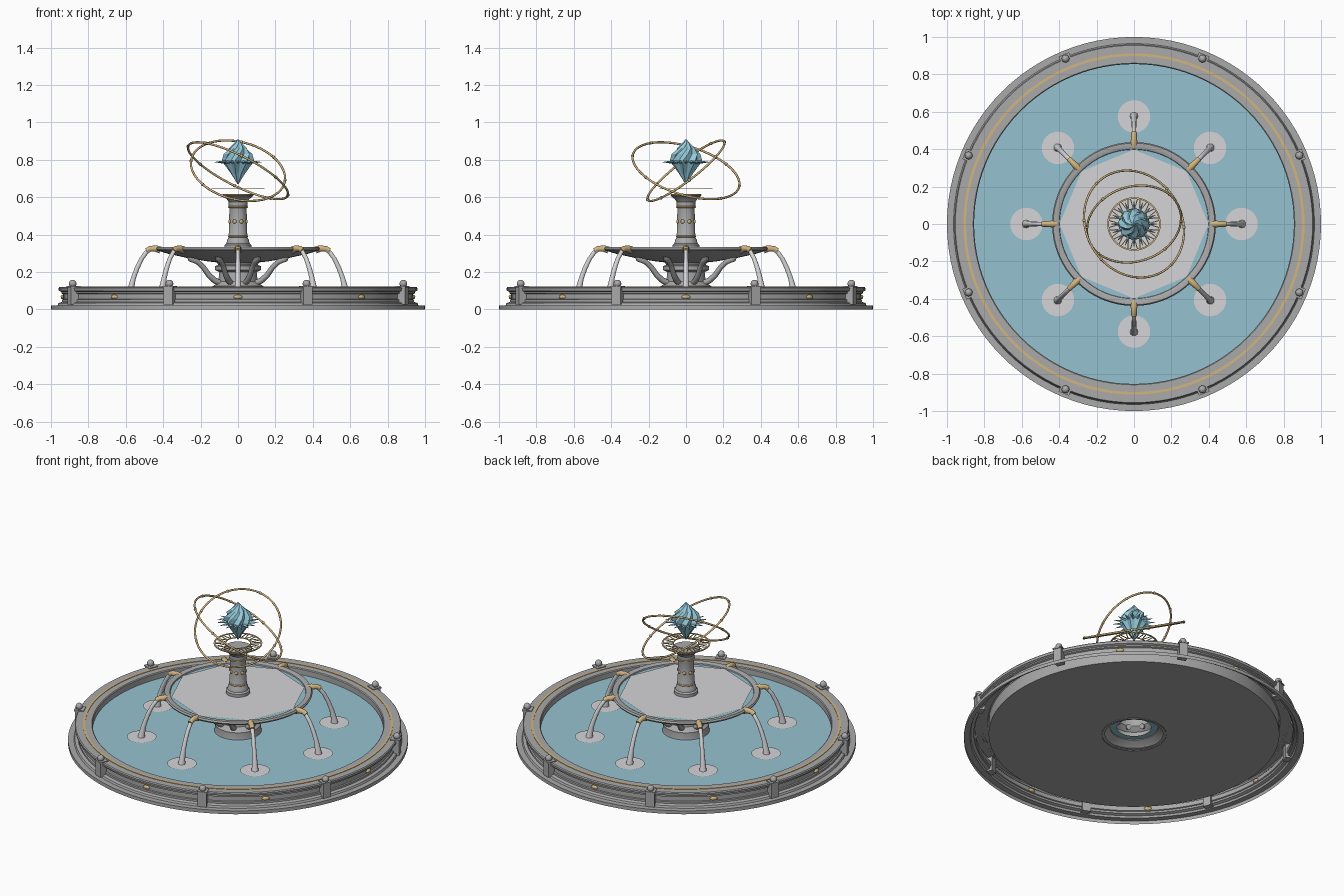
import bpy, bmesh, math
from math import sin, cos, pi, radians
from mathutils import Vector, Matrix

old = bpy.data.objects.get("Cube")
if old:
    bpy.data.objects.remove(old, do_unlink=True)


def material(name, rgb, rough=0.6):
    m = bpy.data.materials.new(name)
    m.use_nodes = True
    m.diffuse_color = (*rgb, 1)
    node = m.node_tree.nodes["Principled BSDF"]
    node.inputs["Base Color"].default_value = (*rgb, 1)
    node.inputs["Roughness"].default_value = rough
    return m


STONE = material("stone", (0.40, 0.40, 0.405))
WATER = material("water", (0.30, 0.54, 0.63), 0.2)
FOAM = material("foam", (0.66, 0.66, 0.68))
GOLD = material("gold", (0.64, 0.46, 0.21), 0.35)
CRYSTAL = material("crystal", (0.30, 0.60, 0.72), 0.2)


def finish(name, bm, mat, smooth=35):
    """Turn a bmesh into an object; smooth is the sharp-edge angle or None."""
    me = bpy.data.meshes.new(name)
    bm.to_mesh(me)
    bm.free()
    me.materials.append(mat)
    if smooth:
        me.shade_smooth()
        me.set_sharp_from_angle(angle=radians(smooth))
    ob = bpy.data.objects.new(name, me)
    bpy.context.collection.objects.link(ob)
    return ob


def skin(bm, rings, closed=False):
    """Bridge equal rings of vertices with quads."""
    for a, b in zip(rings, rings[1:] + rings[:1] if closed else rings[1:]):
        n = len(a)
        for j in range(n):
            k = (j + 1) % n
            bm.faces.new((a[j], a[k], b[k], b[j]))


def lathe(name, profile, mat, sides=64, smooth=35):
    bm = bmesh.new()
    skin(bm, [[bm.verts.new((r * cos(2 * pi * j / sides), r * sin(2 * pi * j / sides), z))
               for j in range(sides)] for r, z in profile])
    bmesh.ops.remove_doubles(bm, verts=bm.verts, dist=1e-5)
    return finish(name, bm, mat, smooth)


def tube(name, path, mat, sides=10):
    """Tapered tube along (x, z, radius) points in the radial plane."""
    bm = bmesh.new()
    rings = []
    for i, (x, z, r) in enumerate(path):
        a, b = path[max(i - 1, 0)], path[min(i + 1, len(path) - 1)]
        t = Vector((b[0] - a[0], 0, b[1] - a[1])).normalized()
        side = Vector((0, 1, 0))
        up = t.cross(side)
        rings.append([bm.verts.new(Vector((x, 0, z)) + r * (cos(2 * pi * j / sides) * side
                      + sin(2 * pi * j / sides) * up)) for j in range(sides)])
    skin(bm, rings)
    bm.faces.new(rings[0])
    bm.faces.new(rings[-1])
    bmesh.ops.recalc_face_normals(bm, faces=bm.faces)
    return finish(name, bm, mat, 50)


def around(ob, count, offset=0.0):
    """Repeat an object about the vertical axis, starting at offset degrees."""
    base = ob.matrix_basis.copy()
    for i in range(count):
        c = ob if i == 0 else ob.copy()
        if i:
            bpy.context.collection.objects.link(c)
        c.matrix_basis = Matrix.Rotation(radians(offset) + 2 * pi * i / count, 4, 'Z') @ base


def torus(name, major, minor, mat, steps=72, sides=8):
    bm = bmesh.new()
    skin(bm, [[bm.verts.new(((major + minor * cos(2 * pi * j / sides)) * cos(a),
                             (major + minor * cos(2 * pi * j / sides)) * sin(a),
                             minor * sin(2 * pi * j / sides))) for j in range(sides)]
              for a in (2 * pi * i / steps for i in range(steps))], True)
    bmesh.ops.recalc_face_normals(bm, faces=bm.faces)
    return finish(name, bm, mat, 60)


def ball(name, radius, mat, loc, scale=(1, 1, 1), seg=12):
    bm = bmesh.new()
    bmesh.ops.create_uvsphere(bm, u_segments=seg, v_segments=seg // 2 + 2, radius=radius)
    bmesh.ops.scale(bm, vec=scale, verts=bm.verts)
    bmesh.ops.translate(bm, vec=loc, verts=bm.verts)
    return finish(name, bm, mat, 60)


def box(name, size, loc, mat):
    bm = bmesh.new()
    bmesh.ops.create_cube(bm, size=1)
    bmesh.ops.scale(bm, vec=size, verts=bm.verts)
    bmesh.ops.translate(bm, vec=loc, verts=bm.verts)
    return finish(name, bm, mat, None)


# Pool: hollow moulded wall and floor, water and inlaid ring
lathe("pool_basin", [(1, 0), (1, .022), (.965, .022), (.96, .034), (.942, .04), (.942, .052),
                     (.935, .055), (.935, .082), (.945, .086), (.945, .094), (.958, .1),
                     (.96, .114), (.955, .12), (.86, .12), (.855, .115), (.855, .035),
                     (.17, .035)], STONE, 96)
lathe("pool_water", [(.855, .08), (.1, .08)], WATER, 96)
lathe("rim_inlay", [(.912, .119), (.912, .123), (.898, .123), (.898, .119)], GOLD, 96)

# Posts with caps and ball finials, and medallions between them
around(box("rim_post", (.05, .052, .092), (.952, 0, .072), STONE), 8, 22.5)
around(box("post_cap", (.058, .06, .008), (.952, 0, .121), STONE), 8, 22.5)
around(ball("post_finial", .021, STONE, (.957, 0, .138)), 8, 22.5)
around(ball("wall_medallion", .024, GOLD, (.936, 0, .067), (.5, 1, .5), 8), 8)

# Pedestal and its curved brackets
lathe("pedestal", [(.19, .03), (.19, .05), (.175, .06), (.14, .075), (.135, .1), (.135, .125),
                   (.12, .135), (.105, .15), (.1, .2), (.122, .21), (.122, .232),
                   (.105, .238), (.115, .255)], STONE, 48)
around(tube("bracket", [(.1, .14, .016), (.135, .155, .016), (.17, .185, .015),
                        (.2, .225, .014), (.235, .255, .014), (.275, .272, .017),
                        (.285, .285, .012)], STONE), 8, 22.5)

# Upper bowl with water and an eight-sided foam sheet
lathe("upper_bowl", [(.1, .25), (.16, .257), (.28, .277), (.37, .297), (.415, .31), (.432, .314),
                     (.438, .324), (.432, .334), (.41, .335), (.4, .33), (.395, .31)], STONE)
lathe("bowl_water", [(.4, .322), (0, .322)], WATER)
lathe("bowl_foam", [(.398, .326), (0, .326)], FOAM, 8, None)

# Spouts, arcing streams and splashes
around(tube("spout", [(.415, .318, .02), (.44, .326, .018), (.47, .325, .015),
                      (.49, .314, .015)], GOLD), 8)
around(tube("water_stream", [(.465, .322, .01), (.49, .306, .012), (.515, .272, .012),
                             (.54, .22, .013), (.56, .165, .014), (.573, .11, .018),
                             (.577, .08, .022)], FOAM), 8)
foam = lathe("splash_foam", [(.087, .084), (0, .084)], FOAM, 32)
foam.location.x = .575
bpy.context.view_layer.update()
around(foam, 8)

# Column with flared foot, capital, bands and studs
lathe("column", [(.072, .325), (.072, .345), (.062, .352), (.058, .372), (.05, .385), (.046, .54),
                 (.05, .555), (.05, .575), (.062, .592), (.078, .604), (.08, .618),
                 (0, .618)], STONE, 32)
for z, r in ((.39, .049), (.548, .048), (.612, .078)):
    torus("column_band", r, .005, GOLD, 32).location.z = z
around(ball("column_stud", .011, GOLD, (.048, 0, .47), (.6, 1, 1), 8), 8, 22.5)

# Flat sunburst above the capital
lathe("sunburst_outer_ring", [(.143, .643), (.143, .647), (.134, .647), (.134, .643)], GOLD, 48)
lathe("sunburst_inner_ring", [(.078, .643), (.078, .647), (.072, .647), (.072, .643)], GOLD, 32)
for tilt in (-1, 1):
    bar = box("sunburst_bar", (.064, .005, .003), (0, 0, 0), GOLD)
    bar.matrix_basis = (Matrix.Translation((.106, 0, .645))
                        @ Matrix.Rotation(tilt * .2, 4, 'Z'))
    around(bar, 16, 5.6 * tilt)

# Twisted crystal: alternating ridges and grooves, turned with height
bm = bmesh.new()
POINTS = 16
rings = []
for r, z, turn in ((.003, .67, 0), (.04, .728, 5), (.082, .785, 10), (.086, .8, 14),
                   (.078, .83, 30), (.048, .862, 55), (.02, .89, 80), (.003, .91, 95)):
    rings.append([bm.verts.new((r * s * cos(a), r * s * sin(a), z)) for j in range(POINTS)
                  for a in [2 * pi * j / POINTS + radians(turn)]
                  for s in [1 if j % 2 else .8]])
skin(bm, rings)
bm.faces.new(rings[0][::-1])
bm.faces.new(rings[-1])
finish("crystal", bm, CRYSTAL, None)
spike = tube("crystal_spike", [(.06, .788, .011), (.125, .788, .0008)], CRYSTAL, 4)
spike.data.shade_flat()
around(spike, 16)

# Two tilted orbit rings carrying beads
for name, radius, normal in (("large_orbit", .297, (.436, .27, .86)),
                             ("small_orbit", .257, (.2, -.6, .78))):
    ring = torus(name + "_ring", radius, .006, GOLD)
    place = (Matrix.Translation((0, 0, .742))
             @ Vector((0, 0, 1)).rotation_difference(Vector(normal)).to_matrix().to_4x4())
    ring.matrix_basis = place
    bead = ball(name + "_bead", .009, GOLD, (0, 0, 0), seg=8)
    for i in range(8):
        b = bead if i == 0 else bead.copy()
        if i:
            bpy.context.collection.objects.link(b)
        b.matrix_basis = (place @ Matrix.Rotation(2 * pi * i / 8, 4, 'Z')
                          @ Matrix.Translation((radius, 0, 0)))
